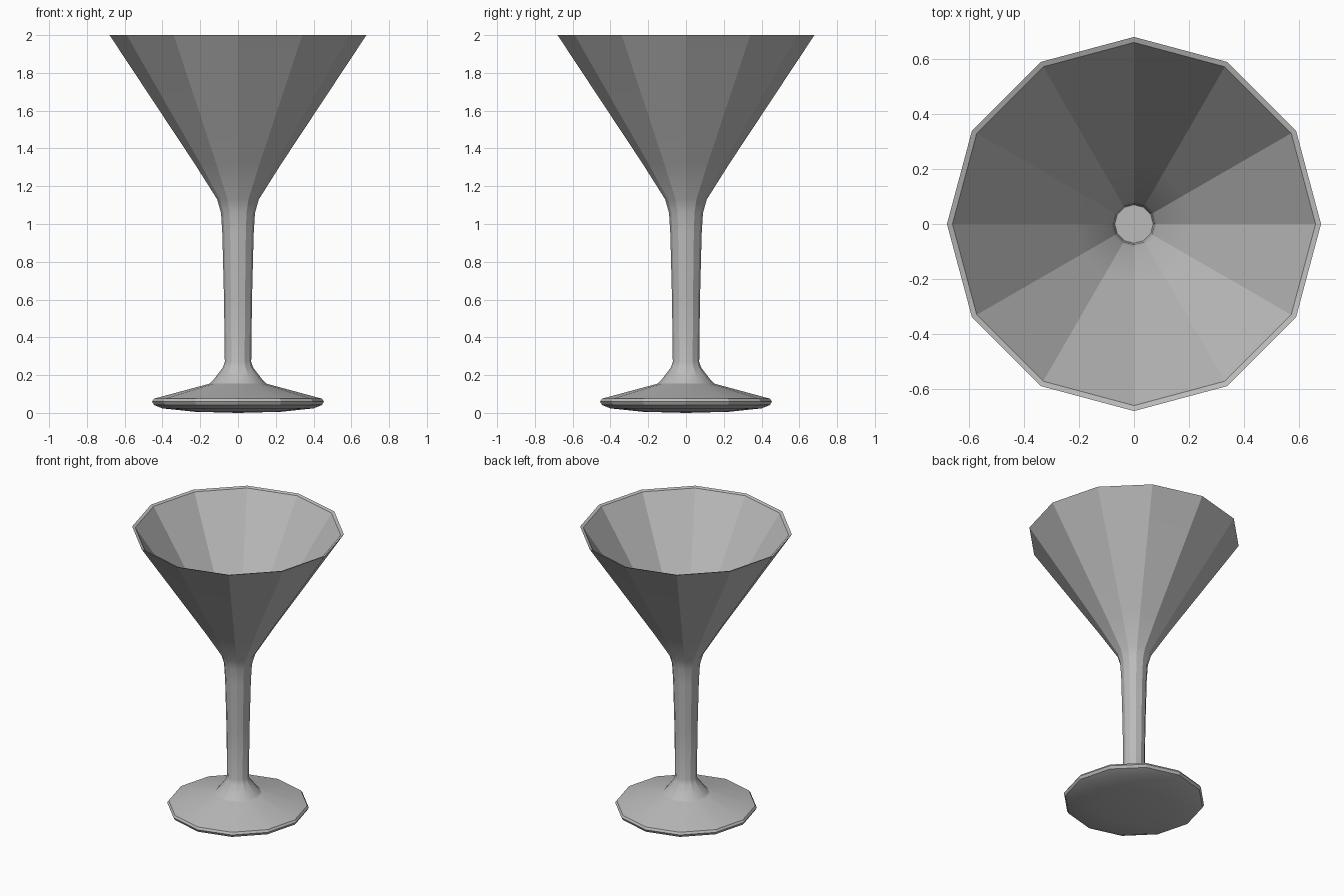
import bpy, bmesh, math

if "Cube" in bpy.data.objects:
    bpy.data.objects.remove(bpy.data.objects["Cube"])

SIDES = 12

grey = bpy.data.materials.new("grey_glass")
grey.use_nodes = True
grey.diffuse_color = (0.5, 0.5, 0.5, 1)
grey.node_tree.nodes["Principled BSDF"].inputs["Base Color"].default_value = (0.5, 0.5, 0.5, 1)


def lathe(name, profile):
    """Spin a radius/height profile into a faceted closed solid."""
    bm = bmesh.new()
    verts = [bm.verts.new((r, 0, z)) for r, z in profile]
    edges = [bm.edges.new(pair) for pair in zip(verts, verts[1:])]
    bmesh.ops.spin(bm, geom=verts + edges, cent=(0, 0, 0), axis=(0, 0, 1),
                   angle=math.tau, steps=SIDES)
    bmesh.ops.remove_doubles(bm, verts=bm.verts, dist=0.0005)
    bmesh.ops.recalc_face_normals(bm, faces=bm.faces)
    mesh = bpy.data.meshes.new(name)
    bm.to_mesh(mesh)
    bm.free()
    mesh.materials.append(grey)
    obj = bpy.data.objects.new(name, mesh)
    bpy.context.collection.objects.link(obj)
    return obj


# Profile sections, from underside of the foot to the floor of the bowl
foot = [(0, 0), (0.23, 0.006), (0.40, 0.024), (0.445, 0.042), (0.455, 0.06),
        (0.445, 0.075), (0.15, 0.155), (0.13, 0.175)]
stem = [(0.08, 0.24), (0.07, 0.27), (0.074, 0.6), (0.083, 0.95), (0.09, 1.06)]
bowl = [(0.11, 1.13), (0.23, 1.32), (0.68, 2.0)]
inside = [(0.66, 1.993), (0.21, 1.32), (0.085, 1.13), (0.075, 1.09), (0.07, 1.02), (0, 1.02)]

glass = lathe("cocktail_glass", foot + stem + bowl + inside)

# Soft foot and rim, crisp bowl facets
bpy.ops.object.select_all(action="DESELECT")
glass.select_set(True)
bpy.context.view_layer.objects.active = glass
bpy.ops.object.shade_smooth_by_angle(angle=math.radians(22))
